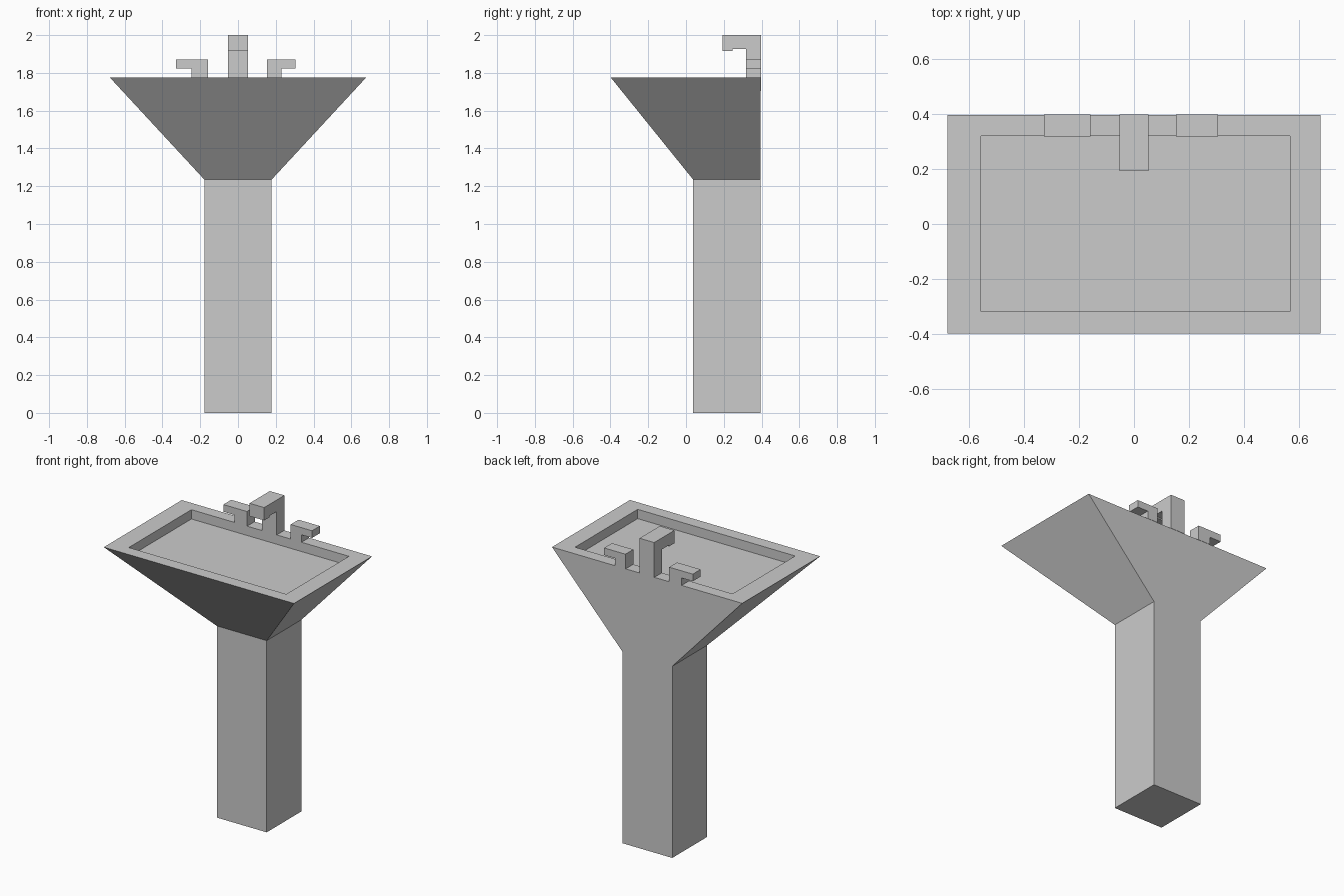
import bpy, bmesh
from mathutils import Vector

if "Cube" in bpy.data.objects:
    bpy.data.objects.remove(bpy.data.objects["Cube"])


def finish(name, bm):
    bmesh.ops.recalc_face_normals(bm, faces=bm.faces[:])
    mesh = bpy.data.meshes.new(name)
    bm.to_mesh(mesh)
    bm.free()
    obj = bpy.data.objects.new(name, mesh)
    bpy.context.collection.objects.link(obj)
    return obj


def loft_rects(name, rects):
    """Skin a stack of rectangles (x0, x1, y0, y1, z), capped at both ends."""
    bm = bmesh.new()
    rings = [[bm.verts.new((x, y, z)) for x, y in ((x0, y0), (x1, y0), (x1, y1), (x0, y1))]
             for x0, x1, y0, y1, z in rects]
    for a, b in zip(rings, rings[1:]):
        for i in range(4):
            j = (i + 1) % 4
            bm.faces.new((a[i], a[j], b[j], b[i]))
    bm.faces.new(rings[0])
    bm.faces.new(rings[-1])
    return finish(name, bm)


def extrude_profile(name, points, offset):
    """Extrude a flat closed outline along an offset vector."""
    bm = bmesh.new()
    face = bm.faces.new([bm.verts.new(p) for p in points])
    geom = bmesh.ops.extrude_face_region(bm, geom=[face], use_keep_orig=True)["geom"]
    bmesh.ops.translate(bm, vec=Vector(offset),
                        verts=[v for v in geom if isinstance(v, bmesh.types.BMVert)])
    return finish(name, bm)


RIM, BACK, FRONT = 1.775, 0.398, 0.318

# Pedestal flaring into the basin, then rim and sunken bowl
loft_rects("pedestal_basin", [
    (-0.178, 0.178, 0.038, 0.394, 0.0),
    (-0.178, 0.178, 0.038, 0.394, 1.235),
    (-0.678, 0.678, -0.398, 0.396, RIM),
    (-0.556, 0.567, -0.318, 0.32, RIM),
    (-0.556, 0.567, -0.318, 0.32, RIM - 0.06),
])

# Spout: side outline with a slightly dropped tip
spout = [(BACK, RIM), (BACK, 2.0), (0.192, 2.0), (0.192, 1.917),
         (0.247, 1.917), (0.247, 1.926), (FRONT, 1.926), (FRONT, RIM)]
extrude_profile("spout", [(-0.052, y, z) for y, z in spout], (0.104, 0, 0))

# Tap handles: L outlines pointing outwards (inner, stem outer, arm tip)
for name, inner, stem, tip in (("left_tap", -0.159, -0.246, -0.327),
                               ("right_tap", 0.153, 0.229, 0.305)):
    outline = [(inner, RIM), (inner, 1.87), (tip, 1.87), (tip, 1.824), (stem, 1.824), (stem, RIM)]
    extrude_profile(name, [(x, FRONT, z) for x, z in outline], (0, BACK - FRONT, 0))
